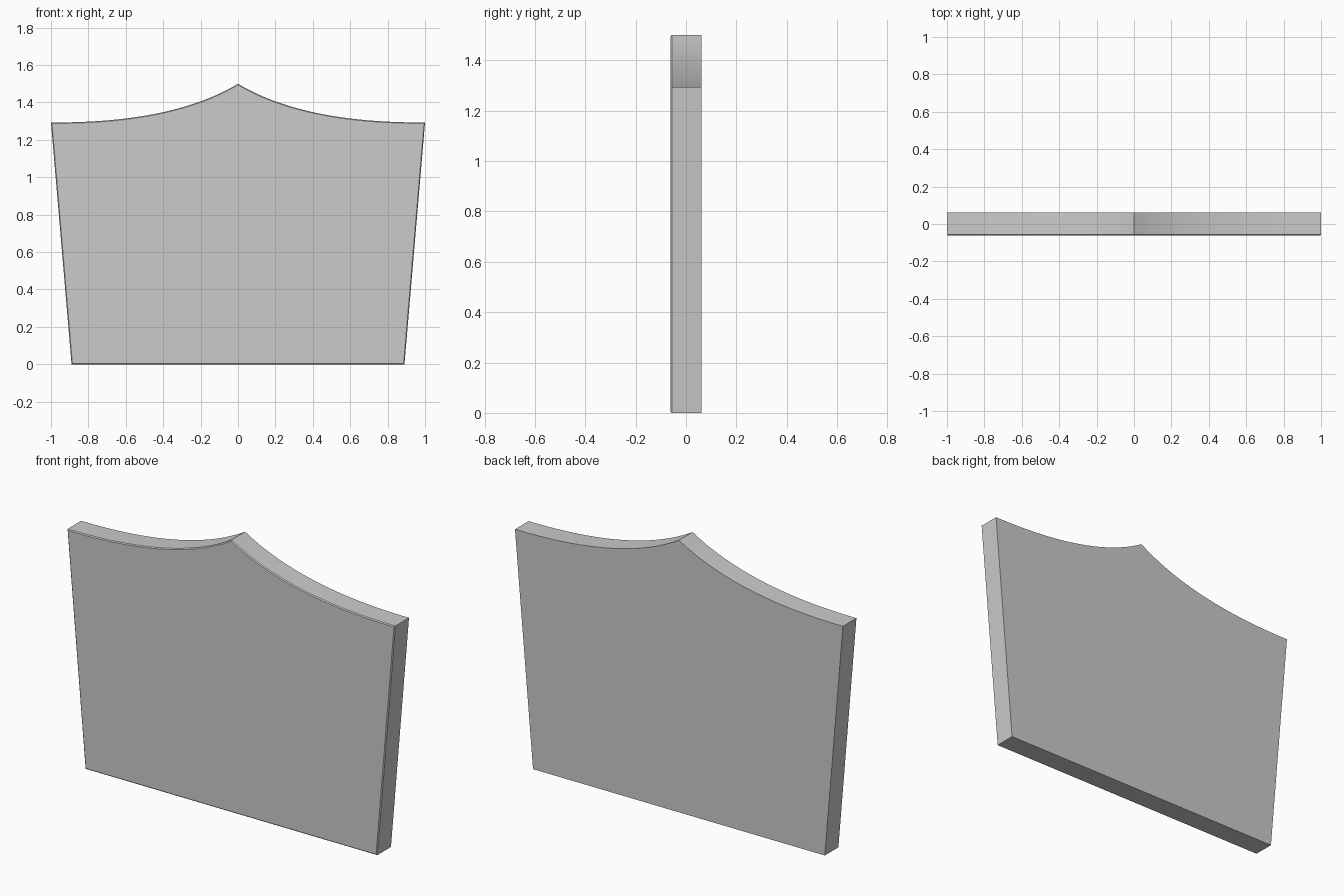
import bpy
import bmesh

if "Cube" in bpy.data.objects:
    bpy.data.objects.remove(bpy.data.objects["Cube"])

HALF_T = 0.0615
STEPS = 24


def top_edge(t):
    # quadratic sweep from the central peak down to the shoulder
    p0, p1, p2 = (0.0, 1.5), (0.35, 1.289), (1.0, 1.293)
    return tuple((1 - t) ** 2 * a + 2 * t * (1 - t) * b + t * t * c
                 for a, b, c in zip(p0, p1, p2))


# Outline: tapered sides with two concave curves meeting at a peak
right = [(0.89, 0.0)] + [top_edge(1 - i / STEPS) for i in range(STEPS + 1)]
outline = right + [(-x, z) for x, z in reversed(right[:-1])]

# Extrude the outline into a thin slab
bm = bmesh.new()
front = bm.faces.new([bm.verts.new((x, -HALF_T, z)) for x, z in outline])
ext = bmesh.ops.extrude_face_region(bm, geom=[front], use_keep_orig=True)
new_verts = [g for g in ext["geom"] if isinstance(g, bmesh.types.BMVert)]
bmesh.ops.translate(bm, verts=new_verts, vec=(0, 2 * HALF_T, 0))
bmesh.ops.recalc_face_normals(bm, faces=bm.faces)

# Fine chamfer around the front rim
rim = [e for e in bm.edges if all(v.co.y < 0 for v in e.verts)]
bmesh.ops.bevel(bm, geom=rim, offset=0.005, segments=1, affect='EDGES')
bmesh.ops.recalc_face_normals(bm, faces=bm.faces)

mesh = bpy.data.meshes.new("curved_top_panel")
bm.to_mesh(mesh)
bm.free()
panel = bpy.data.objects.new("curved_top_panel", mesh)
bpy.context.collection.objects.link(panel)

# Smooth the curved top, keep the corners sharp
bpy.context.view_layer.objects.active = panel
panel.select_set(True)
bpy.ops.object.shade_smooth_by_angle(angle=0.5)
